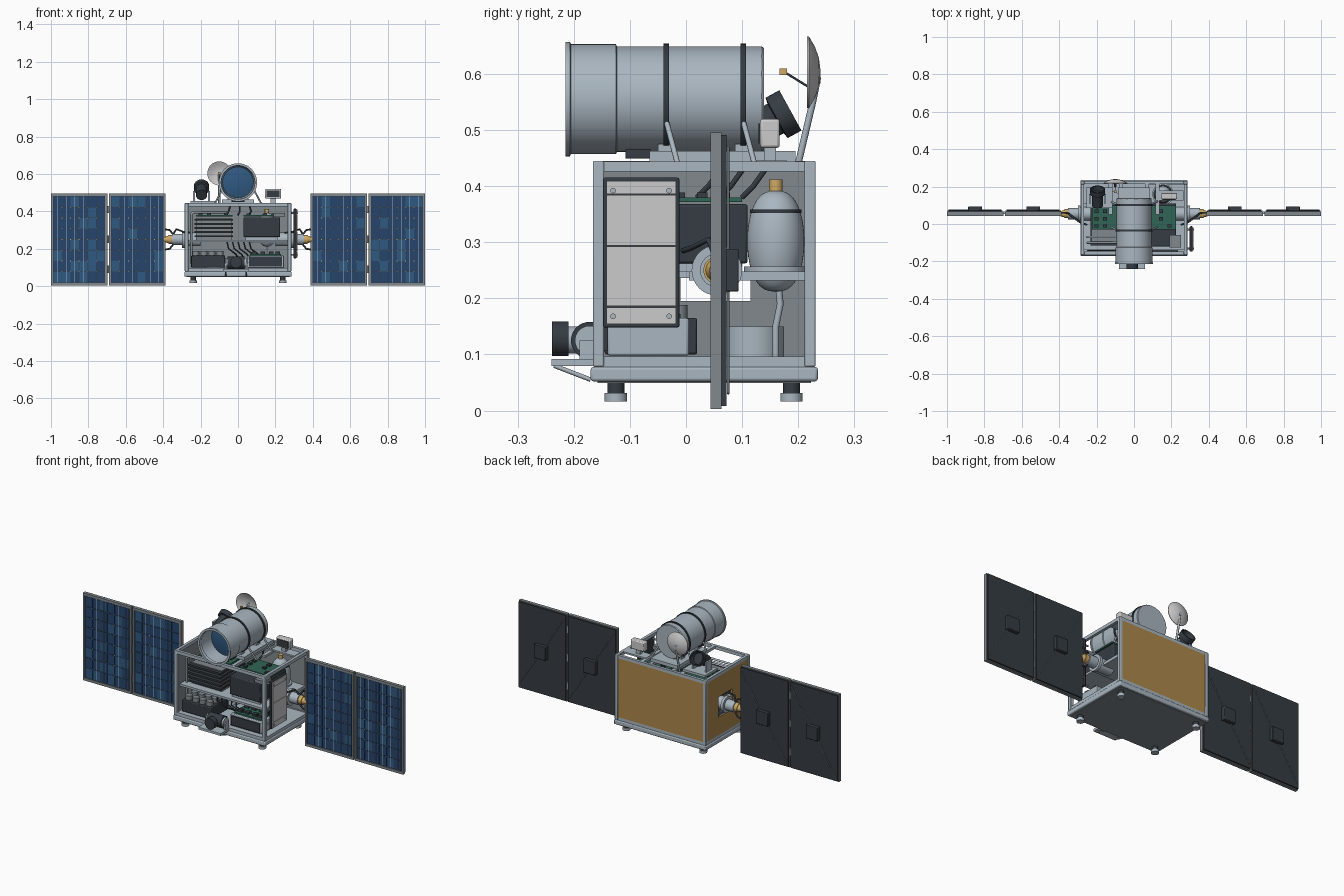
import bpy, bmesh, math, random
from mathutils import Vector, Matrix

if "Cube" in bpy.data.objects:
    bpy.data.objects.remove(bpy.data.objects["Cube"])
random.seed(4)

def mat(name, r, g, b):
    m = bpy.data.materials.new(name)
    m.diffuse_color = (r, g, b, 1)
    m.use_nodes = True
    m.node_tree.nodes["Principled BSDF"].inputs["Base Color"].default_value = m.diffuse_color
    return m

STEEL = mat("steel", .40, .47, .53)
GREY = mat("shadow_grey", .22, .25, .27)
DARK = mat("dark", .035, .045, .055)
WHITE = mat("white", .62, .63, .62)
GOLD = mat("gold_foil", .42, .25, .07)
BRASS = mat("brass", .62, .40, .13)
BLUE = mat("cell_blue", .02, .06, .15)
BLUE2 = mat("cell_blue_light", .03, .10, .22)
GREEN = mat("circuit_green", .03, .13, .09)

def finish(name, bm, m):
    bmesh.ops.recalc_face_normals(bm, faces=bm.faces)
    me = bpy.data.meshes.new(name)
    bm.to_mesh(me); bm.free()
    ob = bpy.data.objects.new(name, me)
    bpy.context.collection.objects.link(ob)
    me.materials.append(m)
    return ob

def boxes(name, items, m, bevel=0):
    """One mesh from boxes given as x0,x1,y0,y1,z0,z1."""
    bm = bmesh.new()
    for a, b, c, d, e, f in items:
        M = Matrix.Translation(((a+b)/2, (c+d)/2, (e+f)/2)) @ Matrix.Diagonal((b-a, d-c, f-e, 1))
        bmesh.ops.create_cube(bm, size=1, matrix=M)
    ob = finish(name, bm, m)
    if bevel:
        mod = ob.modifiers.new("bevel", 'BEVEL')
        mod.width, mod.segments = bevel, 2
    return ob

def box(name, *a, m=STEEL, bevel=0):
    return boxes(name, [a], m, bevel)

def lathe(name, prof, origin, axis, m, seg=40):
    """Spin (radius, distance along axis) points about an axis."""
    bm = bmesh.new()
    vs = [bm.verts.new((r, 0, h)) for r, h in prof]
    es = [bm.edges.new(p) for p in zip(vs, vs[1:])]
    bmesh.ops.spin(bm, geom=vs+es, cent=(0, 0, 0), axis=(0, 0, 1), angle=math.tau, steps=seg)
    bmesh.ops.remove_doubles(bm, verts=bm.verts, dist=1e-5)
    q = Vector((0, 0, 1)).rotation_difference(Vector(axis))
    bm.transform(Matrix.Translation(origin) @ q.to_matrix().to_4x4())
    return finish(name, bm, m)

def cyl(name, p0, p1, r, m=STEEL, r2=None, seg=32):
    d = Vector(p1) - Vector(p0)
    return lathe(name, [(0, 0), (r, 0), (r2 or r, d.length), (0, d.length)], p0, d, m, seg)

def tube(name, pts, r, m=DARK):
    cu = bpy.data.curves.new(name, 'CURVE')
    cu.dimensions, cu.bevel_depth, cu.bevel_resolution = '3D', r, 2
    cu.use_fill_caps = True
    sp = cu.splines.new('POLY')
    sp.points.add(len(pts)-1)
    for p, c in zip(sp.points, pts):
        p.co = (*c, 1)
    ob = bpy.data.objects.new(name, cu)
    bpy.context.collection.objects.link(ob)
    cu.materials.append(m)

# base and feet
box("base_plate", -.287, .287, -.17, .235, .052, .078, bevel=.005)
box("base_underside", -.275, .275, -.158, .223, .049, .053, m=GREY)
for x in (-.24, .24):
    for y in (-.125, .188):
        cyl("foot_stem", (x, y, .03), (x, y, .052), .015, DARK)
        cyl("foot_pad", (x, y, .016), (x, y, .031), .02)

# frame posts and rails
for x in (-.275, .275):
    for y in (-.156, .221):
        box("frame_post", x-.01, x+.01, y-.01, y+.01, .078, .445, bevel=.003)
    for z in (.087, .435):
        box("side_rail", x-.008, x+.008, -.15, .215, z-.009, z+.009)
for y in (-.156, .221):
    for z in (.087, .435):
        box("cross_rail", -.27, .27, y-.008, y+.008, z-.009, z+.009)
box("lower_deck", -.267, .267, -.148, .213, .079, .094)
box("middle_deck", -.267, .267, -.14, .11, .236, .248)
box("tank_shelf", .07, .27, .005, .212, .232, .248)

# gold foil walls with grey liners, left one with a drive window
box("back_wall", -.267, .267, .224, .229, .095, .427, m=GOLD)
box("back_liner", -.267, .267, .217, .224, .095, .427, m=GREY)
for name, a, b, m in (("left_wall", -.283, -.278, GOLD), ("left_liner", -.278, -.272, GREY)):
    boxes(name, [(a, b, -.147, -.01, .095, .427), (a, b, .115, .212, .095, .427),
                 (a, b, -.01, .115, .095, .195), (a, b, -.01, .115, .31, .427)], m)

# radiator on the right side
box("radiator_frame", .298, .312, -.148, -.012, .148, .415, m=DARK, bevel=.003)
boxes("radiator_panels", [(.31, .318, -.142, -.018, a, b) for a, b in
      ((.154, .184), (.186, .292), (.294, .384), (.386, .409))], WHITE)
for y in (-.13, -.03):
    for z in (.168, .392):
        cyl("radiator_standoff", (.27, y, z), (.321, y, z), .005, seg=12)

# telescope with hollow front
Z = .555
lathe("telescope_barrel", [(.078, -.06), (.083, -.125), (.09, -.205), (.09, -.215), (.102, -.215), (.102, -.207),
      (.098, -.205), (.098, -.125), (.094, -.123), (.094, .135), (.091, .139), (0, .139)], (0, 0, Z), (0, 1, 0), STEEL, 56)
lathe("telescope_baffle", [(.08, -.062), (.0895, -.2)], (0, 0, Z), (0, 1, 0), DARK, 56)
lathe("telescope_lens", [(0, -.13), (.05, -.126), (.086, -.118), (.086, -.1), (0, -.1)], (0, 0, Z), (0, 1, 0), BLUE2, 56)
for y in (-.035, .102):
    lathe("barrel_band", [(.092, -.005), (.099, -.005), (.099, .005), (.092, .005)], (0, y, Z), (0, 1, 0), DARK, 56)
    box("band_saddle", -.055, .055, y-.015, y+.015, .445, .475)
box("cradle_plate", -.085, .085, -.065, .195, .444, .463)
box("cradle_front_block", -.035, .035, -.108, -.062, .449, .465, m=DARK, bevel=.002)
for s in (-1, 1):
    box("cradle_rail", s*.07-.01, s*.07+.01, -.15, .22, .43, .445)
    for y in (-.035, .102):
        tube("barrel_strut", [(s*.085, y, .515), (s*.125, y+.02, .44)], .005, STEEL)
    box("top_stringer", s*.125-.01, s*.125+.01, .05, .22, .43, .443)

# dish antenna
tube("dish_mast", [(-.1, .2, .44), (-.1, .226, .55), (-.1, .235, .595)], .006, STEEL)
lathe("dish", [(0, .02), (.025, .017), (.045, .010), (.064, -.001), (.064, -.004), (.045, .006), (.025, .013), (0, .016)],
      (-.1, .22, .603), (0, 1, 0), WHITE)
cyl("dish_hub", (-.1, .234, .595), (-.1, .24, .595), .012)
box("dish_feed", -.106, -.094, .167, .18, .598, .61, m=BRASS)
tube("feed_arm", [(-.1, .176, .603), (-.1, .218, .577)], .002)

# tilted sensor, left rear
ax = Vector((0, .876, .482))
face = Vector((-.195, .186, .535))
lathe("sensor_hood", [(0, -.1), (.03, -.1), (.03, -.03), (.041, -.028), (.041, 0), (.035, 0), (.03, -.026), (0, -.026)],
      face, ax, DARK)
box("sensor_plate", -.255, -.115, .085, .195, .442, .455)
for x in (-.235, -.155):
    box("sensor_bracket", x-.005, x+.005, .11, .16, .455, .51)

# white sensor box, right rear
box("white_sensor_box", .145, .23, .132, .167, .468, .52, m=WHITE, bevel=.005)
box("white_box_face", .153, .222, .129, .133, .476, .512, m=DARK)
box("white_box_foot", .175, .2, .14, .16, .44, .47)
box("white_box_plate", .125, .265, .125, .18, .437, .446)

# propellant tank
T = (.155, .16, .302)
tank = lathe("tank", [(.051*math.cos(a)**.75 if abs(a) < 1.57 else 0, .09*math.sin(a))
             for a in [math.radians(-90+9*i) for i in range(21)]], T, (0, 0, 1), STEEL)
lathe("tank_band", [(.04, .05), (.046, .05), (.046, .056), (.04, .056)], T, (0, 0, 1), DARK)
lathe("tank_collar", [(.045, -.045), (.057, -.045), (.057, -.055), (.045, -.055)], T, (0, 0, 1), STEEL)
cyl("tank_neck", (.155, .16, .385), (.155, .16, .412), .012, BRASS)
tube("tank_pipe", [(.155, .165, .22), (.155, .168, .19), (.157, .16, .15), (.155, .16, .095)], .006, STEEL)

# upper electronics
box("fin_unit_core", -.225, -.035, -.095, .1, .248, .365, m=GREY)
boxes("fin_unit_slats", [(-.232, -.028, -.115, .105, z, z+.01) for z in (.262, .284, .306, .328, .35)], DARK)
box("computer_box", .03, .225, -.12, .11, .262, .368, m=DARK, bevel=.005)
box("computer_base", .04, .215, -.11, .1, .248, .262)
for x0, x1 in ((-.225, -.03), (.03, .225)):
    box("circuit_board", x0, x1, -.03, .1, .372, .38, m=GREEN)
    boxes("circuit_chips", [(x, x+.02, y, y+.018, .38, .389) for x, y in
          [(x0+.015+.045*i, -.02+.04*j) for i in range(4) for j in range(3)] if random.random() < .7], DARK)
for i in range(3):
    tube("cable_loop", [(-.06+.06*i, .02+.04*i, .38), (-.05+.06*i, .04+.04*i, .4), (-.04+.05*i, .065+.04*i, .435)], .005)
for y in (-.07, -.1):
    tube("pipe_run", [(-.25, y, .12), (-.25, y, .385), (-.24, y, .395), (-.06, y, .395)], .006, STEEL)
box("side_module", .19, .25, -.125, -.06, .372, .392, m=GREY)

# lower electronics
box("battery_box", -.25, -.07, -.145, .02, .1, .165, m=DARK, bevel=.004)
for i in range(4):
    for j in range(3):
        x, y = -.225+.043*i, -.115+.05*j
        cyl("battery_cell", (x, y, .16), (x, y, .188), .018, GREY, seg=20)
box("power_box", .05, .245, -.14, .005, .098, .165, bevel=.004)
box("power_face", .06, .235, -.146, -.138, .106, .158, m=DARK)
box("power_board", .065, .23, -.125, -.01, .165, .172, m=GREEN)
boxes("power_chips", [(x, x+.025, y, y+.025, .172, .185) for x in (.075, .12, .165, .2) for y in (-.11, -.05)], DARK)
for i in range(5):
    x = -.06+.03*i
    tube("harness_cable", [(x, -.1, .24), (x+.01, -.115, .2), (x+.05, -.1, .17), (x+.06, -.07, .15)], .004)
cyl("reaction_wheel", (-.12, .12, .094), (-.12, .12, .15), .055)

# front gimbal camera on tray
box("front_tray", -.08, .06, -.24, -.15, .079, .092)
for x in (-.065, .045):
    tube("tray_brace", [(x, -.235, .08), (x, -.17, .055)], .004, STEEL)
cyl("camera_lens", (-.01, -.239, .128), (-.01, -.209, .128), .031, DARK)
cyl("camera_body", (-.01, -.212, .126), (-.01, -.15, .126), .024)
cyl("gimbal_drum", (-.055, -.172, .125), (.035, -.172, .125), .033, DARK)
cyl("gimbal_caps", (-.065, -.172, .125), (.045, -.172, .125), .026)
boxes("gimbal_forks", [(x-.005, x+.005, -.19, -.154, .09, .125) for x in (-.068, .048)], STEEL)

# solar wings, mirrored left and right
for s in (-1, 1):
    P = lambda x: (s*x, .055, .25)
    cyl("drive_motor", P(.2), P(.3), .036)
    cyl("drive_flange", P(.285), P(.3), .045)
    cyl("drive_housing", P(.3), P(.352), .03)
    cyl("drive_hub", P(.352), P(.372), .024, BRASS)
    cyl("drive_cone", P(.372), P(.395), .02, BRASS, r2=.013)
    for dz in (-.05, .05):
        tube("yoke_arm", [(s*.345, .055, .25+dz*.5), (s*.365, .06, .25+dz), (s*.395, .06, .25+dz*1.1)], .005)
    tube("drive_cable", [(s*.25, -.005, .285), (s*.29, .01, .29), (s*.33, .04, .305), (s*.345, .05, .28)], .005)
    for x0, x1 in ((.387, .691), (.699, 1.0)):
        a, b = sorted((s*x0, s*x1))
        c = (a+b)/2
        boxes("panel_frame", [(a, a+.011, .044, .063, .003, .496), (b-.011, b, .044, .063, .003, .496),
              (a, b, .044, .063, .003, .017), (a, b, .044, .063, .482, .496)], GREY)
        box("panel_back", a+.003, b-.003, .05, .072, .008, .491, m=DARK)
        w, h = (b-a-.026)/6, .46/8
        cells = [[], []]
        for i in range(6):
            for j in range(8):
                x, z = a+.013+i*w, .02+j*h
                cells[random.random() < .2].append((x+.001, x+w-.001, .0475, .051, z+.001, z+h-.001))
        boxes("solar_cells", cells[0], BLUE)
        boxes("solar_cells_light", cells[1], BLUE2)
        boxes("cell_busbars", [(a+.013+(i+.5)*w-.0008, a+.013+(i+.5)*w+.0008, .0465, .048, .02, .48) for i in range(6)], STEEL)
        boxes("cell_contacts", [(a+.013+i*w-.002, a+.013+i*w+.002, .0465, .049, .02+j*h-.002, .02+j*h+.002)
              for i in range(1, 6) for j in range(1, 8)], BRASS)
        box("junction_box", c-.037, c+.037, .07, .094, .212, .288, m=DARK, bevel=.003)
        tube("panel_wire", [(c-s*.14, .075, .47), (c+s*.14, .075, .03)], .0022, GREY)
    for z in (.09, .25, .41):
        cyl("panel_hinge", (s*.695, .06, z-.02), (s*.695, .06, z+.02), .007, seg=12)

# smooth shading with sharp edges kept
bpy.ops.object.select_all(action='DESELECT')
for ob in bpy.data.objects:
    if ob.type == 'MESH':
        ob.select_set(True)
        bpy.context.view_layer.objects.active = ob
bpy.ops.object.shade_smooth_by_angle(angle=math.radians(30))
